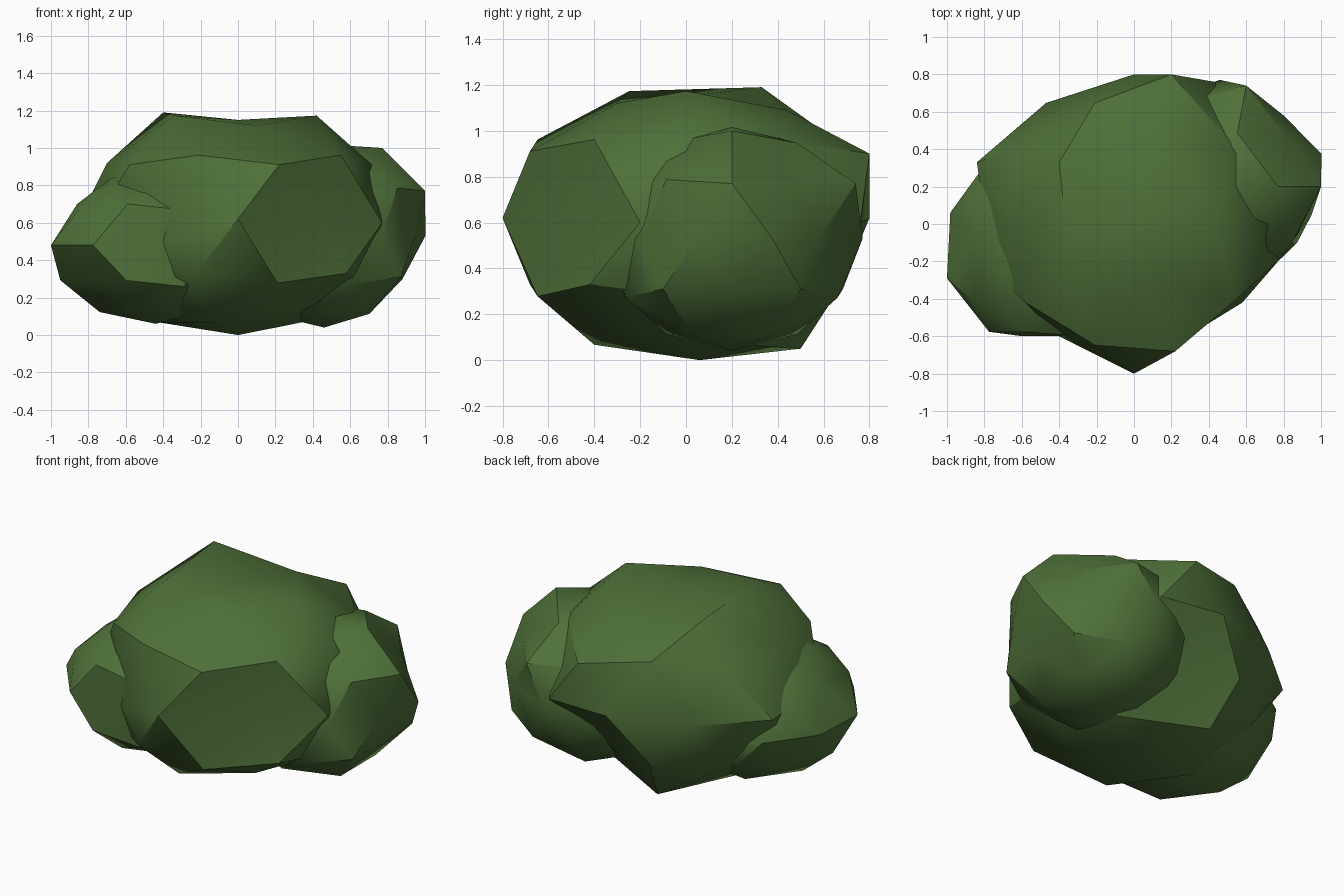
import bpy
import bmesh
from math import radians
from mathutils import Vector

cube = bpy.data.objects.get("Cube")
if cube:
    bpy.data.objects.remove(cube, do_unlink=True)

# One leaf colour for the whole bush
leaf = bpy.data.materials.new("leaf_green")
leaf.use_nodes = True
colour = (0.078, 0.165, 0.041, 1)
leaf.diffuse_color = colour
bsdf = leaf.node_tree.nodes["Principled BSDF"]
bsdf.inputs["Base Color"].default_value = colour
bsdf.inputs["Roughness"].default_value = 0.9


def clump(name, centre, radius, height, **corners):
    """Flattened icosphere; each named corner pulls its nearest vertex."""
    bm = bmesh.new()
    bmesh.ops.create_icosphere(bm, subdivisions=2, radius=1)
    bmesh.ops.scale(bm, vec=(radius, radius, height), verts=bm.verts)
    bmesh.ops.translate(bm, vec=centre, verts=bm.verts)
    for point in map(Vector, corners.values()):
        nearest = min(bm.verts, key=lambda vert: (vert.co - point).length)
        nearest.co = point
    for face in bm.faces:
        face.smooth = True
    mesh = bpy.data.meshes.new(name)
    bm.to_mesh(mesh)
    bm.free()
    mesh.set_sharp_from_angle(angle=radians(32))
    mesh.materials.append(leaf)
    obj = bpy.data.objects.new(name, mesh)
    bpy.context.collection.objects.link(obj)


# Large middle clump, with a flattened patch at the front
clump(
    "main_foliage", (0, 0, 0.62), 0.8, 0.65,
    crown_dip=(0, 0, 1.15),
    crown_peak=(-0.4, 0.33, 1.19),
    crown_front=(0.1, -0.3, 1.12),
    crown_back=(0.1, 0.44, 1.09),
    front_patch=(0.45, -0.47, 0.6),
    front_patch_side=(0.77, -0.2, 0.6),
    front_right_shoulder=(-0.4, -0.6, 0.5),
    right_shoulder=(-0.7, 0, 0.92),
    right_back_corner=(-0.84, 0.33, 0.64),
    back_left_corner=(0.43, 0.76, 0.6),
    back_left_ridge=(0.2, 0.8, 0.9),
    back_left_dent=(0.17, 0.57, 0.33),
    back_foot=(-0.15, 0.5, 0.05),
    front_foot=(0.3, -0.25, 0.13),
    base=(0, 0.06, 0),
)

# Low clump on the right side, flattened at the front and underneath
clump(
    "right_foliage", (-0.44, -0.115, 0.48), 0.57, 0.42,
    outer_tip=(-1, -0.29, 0.48),
    front_patch=(-0.44, -0.6, 0.48),
    outer_shoulder=(-0.86, -0.1, 0.7),
    front_underside=(-0.77, -0.37, 0.28),
    back_underside=(-0.8, 0.15, 0.28),
)

# Taller clump on the left side, flattened at the back
clump(
    "left_foliage", (0.46, 0.2, 0.53), 0.57, 0.49,
    crown=(0.77, 0.2, 1),
    outer_shoulder=(1, 0.2, 0.77),
    back_shoulder=(0.6, 0.74, 0.77),
    back_patch=(0.82, 0.46, 0.77),
    back_corner=(0.8, 0.58, 0.53),
    outer_front=(0.95, 0.05, 0.53),
    front_corner=(0.77, -0.2, 0.53),
    front_shoulder=(0.6, -0.2, 0.77),
    outer_underside=(0.88, 0.2, 0.3),
)
